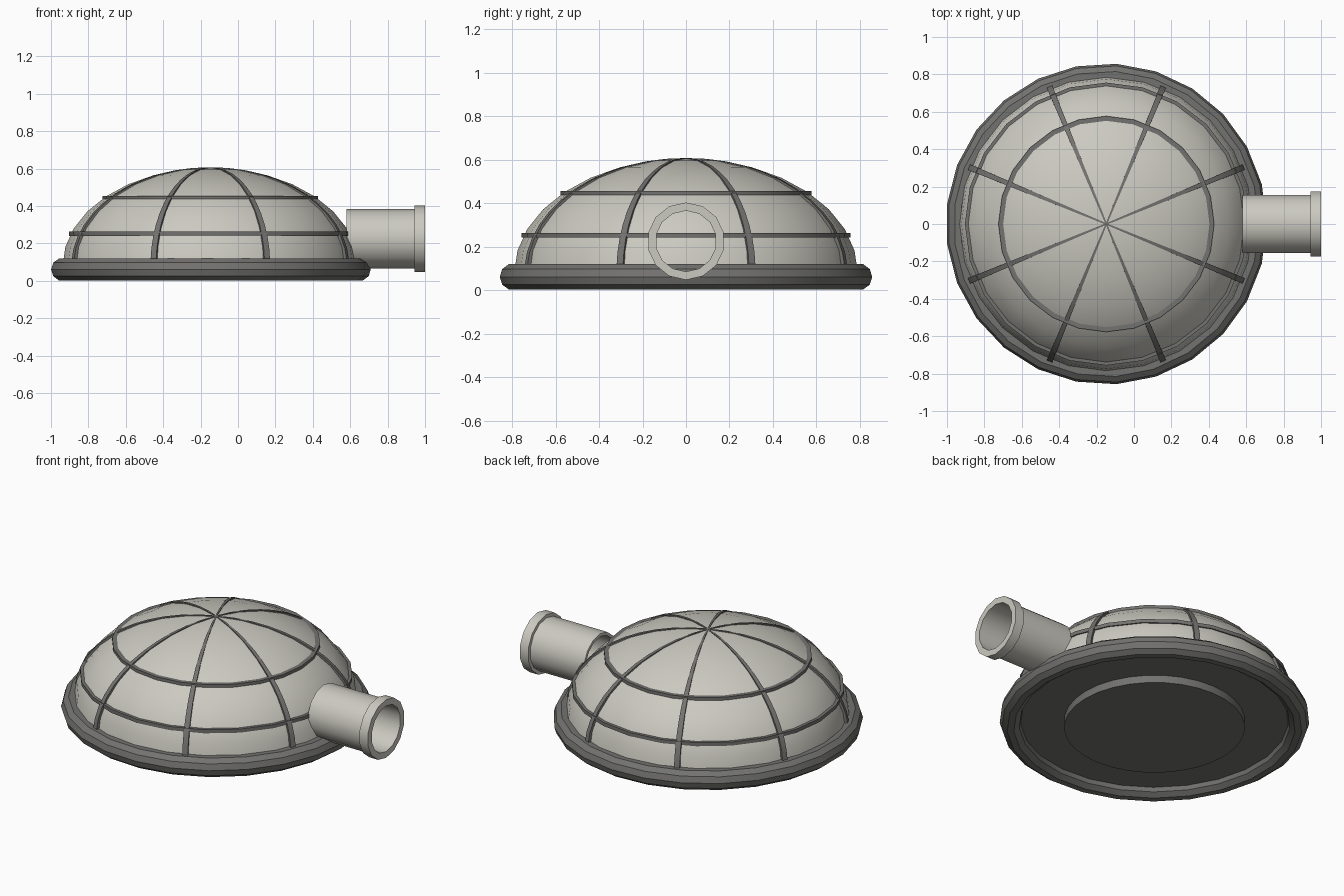
import bpy, bmesh
from math import sin, cos, pi, radians
from mathutils import Matrix, Vector

CX = -0.148                 # dome axis
R, BASE, H = 0.79, 0.08, 0.525   # dome radius, spring line, height

cube = bpy.data.objects.get("Cube")
if cube:
    bpy.data.objects.remove(cube, do_unlink=True)


def material(name, color):
    m = bpy.data.materials.new(name)
    m.use_nodes = True
    m.diffuse_color = (*color, 1)
    m.node_tree.nodes["Principled BSDF"].inputs["Base Color"].default_value = (*color, 1)
    return m


light = material("warm light grey", (0.60, 0.59, 0.53))
dark = material("dark grey", (0.17, 0.168, 0.16))


def finish(name, bm, mat, matrix):
    bmesh.ops.remove_doubles(bm, verts=bm.verts, dist=1e-5)
    bmesh.ops.recalc_face_normals(bm, faces=bm.faces)
    mesh = bpy.data.meshes.new(name)
    bm.to_mesh(mesh)
    bm.free()
    mesh.materials.append(mat)
    ob = bpy.data.objects.new(name, mesh)
    ob.matrix_world = matrix
    bpy.context.collection.objects.link(ob)
    bpy.ops.object.select_all(action='DESELECT')
    ob.select_set(True)
    bpy.context.view_layer.objects.active = ob
    bpy.ops.object.shade_smooth_by_angle(angle=radians(35))
    return ob


def lathe(name, profile, sides, mat, matrix, closed=False):
    """Revolve (radius, z) points around local z."""
    bm = bmesh.new()
    pts = profile + profile[:1] if closed else profile
    verts = [bm.verts.new((r, 0, z)) for r, z in pts]
    edges = [bm.edges.new(p) for p in zip(verts, verts[1:])]
    bmesh.ops.spin(bm, geom=verts + edges, axis=(0, 0, 1), cent=(0, 0, 0),
                   angle=2 * pi, steps=sides, use_merge=True)
    return finish(name, bm, mat, matrix)


def dome_point(t, lift=0.0):
    """Point on the dome section, t from 0 at the spring line to 1 at the pole."""
    a = t * pi / 2
    normal = Vector((cos(a) / R, sin(a) / H)).normalized()
    p = Vector((R * cos(a), BASE + H * sin(a))) + normal * lift
    return max(p.x, 0), p.y


axis = Matrix.Translation((CX, 0, 0))

# Dome shell
lathe("dome", [dome_point(i / 8) for i in range(9)], 24, light, axis)

# Rounded base rim
rim = [(0.798 + 0.06 * cos(k * pi / 5), 0.061 + 0.061 * sin(k * pi / 5)) for k in range(10)]
lathe("base_rim", rim, 25, dark, axis, closed=True)

# Floor with a raised foot underneath
lathe("floor_and_foot", [(0, 0.004), (0.5, 0.004), (0.5, 0.05), (0.79, 0.05)], 32, dark, axis)

# Horizontal bands
for name, outer, z in (("lower_band", 0.756, 0.252), ("upper_band", 0.577, 0.444)):
    band = [(outer - 0.035, z - 0.011), (outer, z - 0.011),
            (outer, z + 0.011), (outer - 0.035, z + 0.011)]
    lathe(name, band, 24, dark, axis, closed=True)

# Tapering ribs running from the rim to the pole
for k in range(8):
    bm = bmesh.new()
    rings = []
    for i in range(13):
        t = 0.03 + 0.97 * i / 12
        ring = []
        for lift, side in ((-0.025, -1), (0.008, -1), (0.008, 1), (-0.025, 1)):
            r, z = dome_point(t, lift * (1 - 0.7 * t))
            half = 0.004 + 0.012 * cos(t * pi / 2)
            ring.append(bm.verts.new((r, side * half, z)))
        rings.append(ring)
    for a, b in zip(rings, rings[1:]):
        for j in range(4):
            n = (j + 1) % 4
            bm.faces.new((a[j], a[n], b[n], b[j]))
    bm.faces.new(rings[0])
    bm.faces.new(rings[-1])
    finish(f"rib_{k + 1}", bm, dark, axis @ Matrix.Rotation((k + 0.5) * pi / 4, 4, 'Z'))

# Open side pipe with an end collar
pipe = [(0.14, 0.58), (0.158, 0.58), (0.158, 0.943), (0.178, 0.943), (0.178, 1.0), (0.14, 1.0)]
lathe("side_pipe", pipe, 14, light,
      Matrix.Translation((0, 0, 0.225)) @ Matrix.Rotation(pi / 2, 4, 'Y'), closed=True)
